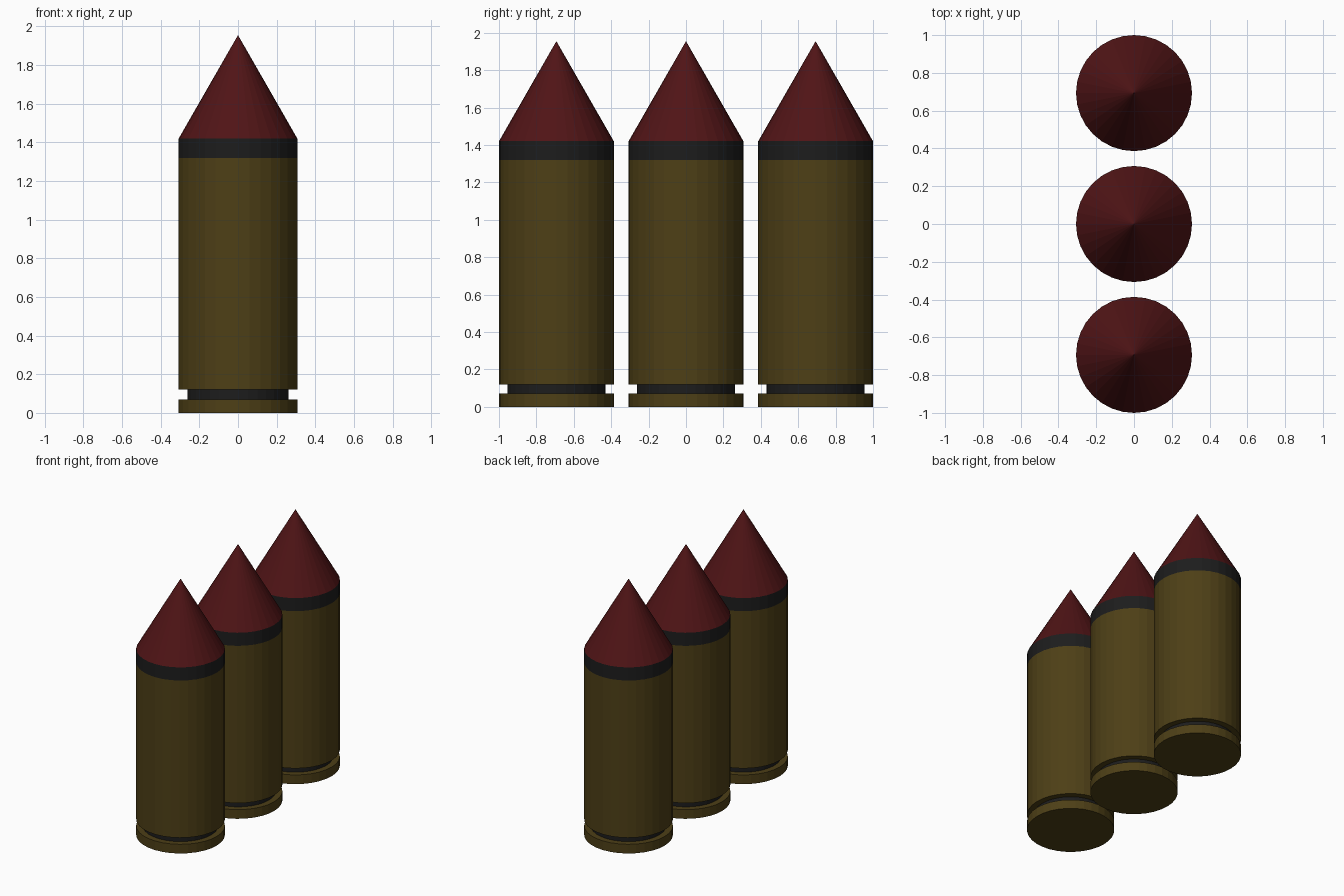
import bpy, bmesh, math

if "Cube" in bpy.data.objects:
    bpy.data.objects.remove(bpy.data.objects["Cube"])

SIDES = 32
R, GROOVE_R = 0.307, 0.262
SPACING = 0.693


def material(name, rgb):
    m = bpy.data.materials.new(name)
    m.diffuse_color = (*rgb, 1.0)
    m.use_nodes = True
    m.node_tree.nodes["Principled BSDF"].inputs["Base Color"].default_value = m.diffuse_color
    return m


brass = material("dark_brass", (0.075, 0.050, 0.008))
black = material("black", (0.012, 0.012, 0.012))
red = material("dark_red", (0.080, 0.007, 0.008))


def lathe(name, profile, mat, y):
    """Spin a (radius, z) profile about z; radius 0 closes to a point."""
    bm = bmesh.new()
    verts = [bm.verts.new((r, 0, z)) for r, z in profile]
    edges = [bm.edges.new(pair) for pair in zip(verts, verts[1:])]
    bmesh.ops.spin(bm, geom=verts + edges, cent=(0, 0, 0), axis=(0, 0, 1),
                   angle=math.tau, steps=SIDES, use_duplicate=False)
    bmesh.ops.remove_doubles(bm, verts=bm.verts[:], dist=1e-4)
    bmesh.ops.recalc_face_normals(bm, faces=bm.faces[:])
    # Profiles run bottom to top, so side walls must face away from the axis
    wall = max(bm.faces, key=lambda f: f.calc_center_median().xy.length)
    if wall.normal.xy.dot(wall.calc_center_median().xy) < 0:
        bmesh.ops.reverse_faces(bm, faces=bm.faces[:])
    mesh = bpy.data.meshes.new(name)
    bm.to_mesh(mesh)
    bm.free()
    mesh.materials.append(mat)
    obj = bpy.data.objects.new(name, mesh)
    obj.location.y = y
    bpy.context.collection.objects.link(obj)


# Each part's profile, bottom to top
PARTS = [
    ("base_rim", [(0, 0), (R, 0), (R, 0.07), (GROOVE_R, 0.07)], brass),
    ("groove", [(GROOVE_R, 0.07), (GROOVE_R, 0.12)], black),
    ("casing", [(GROOVE_R, 0.12), (R, 0.12), (R, 1.32)], brass),
    ("neck_band", [(R, 1.32), (R, 1.42)], black),
    ("pointed_tip", [(R, 1.42), (0, 1.955)], red),
]

# Three identical rounds in a row along y
for label, y in (("front", -SPACING), ("middle", 0), ("back", SPACING)):
    for part, profile, mat in PARTS:
        lathe(f"{label}_{part}", profile, mat, y)
